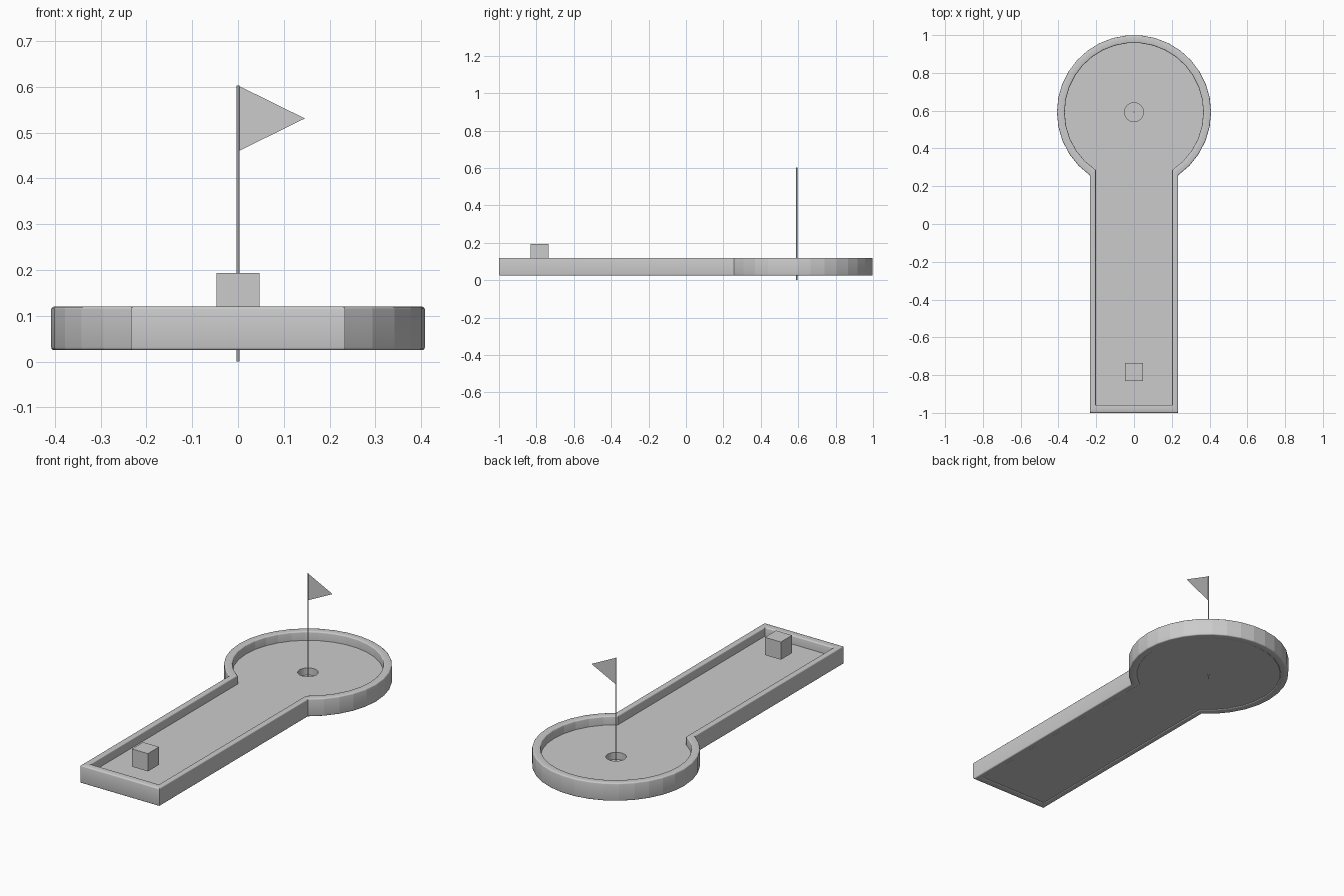
import bpy, bmesh
from math import sin, cos, pi, radians

if "Cube" in bpy.data.objects:
    bpy.data.objects.remove(bpy.data.objects["Cube"])

CY, R_OUT, R_IN = 0.592, 0.408, 0.367      # round green
Z0, Z1, FLOOR = 0.025, 0.12, 0.073         # border bottom / top, playing surface


def make(name, bm):
    bmesh.ops.recalc_face_normals(bm, faces=bm.faces)
    me = bpy.data.meshes.new(name)
    bm.to_mesh(me)
    bm.free()
    ob = bpy.data.objects.new(name, me)
    bpy.context.collection.objects.link(ob)
    return ob


def smooth(ob):
    bpy.ops.object.select_all(action='DESELECT')
    ob.select_set(True)
    bpy.context.view_layer.objects.active = ob
    bpy.ops.object.shade_smooth_by_angle(angle=radians(35))


def arc(r, end):
    # 5 blocks below the centre line each side, 17 around the back
    low = [-end + end * i / 5 for i in range(5)]
    back = [180 * i / 17 for i in range(18)]
    degs = low + back + [180 - d for d in reversed(low)]
    return [(r * cos(radians(d)), CY + r * sin(radians(d))) for d in degs]


# rounded cross-section: (fraction from outer to inner, height)
def profile(width, r=0.006):
    pts = []
    for cx, cz, a0 in ((width - r, Z1 - r, 0), (r, Z1 - r, 90),
                       (r, Z0 + r, 180), (width - r, Z0 + r, 270)):
        for k in range(4):
            a = radians(a0 + 30 * k)
            pts.append(((cx + r * cos(a)) / width, cz + r * sin(a)))
    return pts


def border(name, outer, inner, width):
    bm = bmesh.new()
    prof = profile(width)
    for i in range(len(outer) - 1):
        rings = []
        for o, n in ((outer[i], inner[i]), (outer[i + 1], inner[i + 1])):
            rings.append([bm.verts.new((o[0] + (n[0] - o[0]) * t,
                                        o[1] + (n[1] - o[1]) * t, z)) for t, z in prof])
        a, b = rings
        for j in range(len(prof)):
            k = (j + 1) % len(prof)
            bm.faces.new((a[j], a[k], b[k], b[j]))
        bm.faces.new(a)
        bm.faces.new(b)
    smooth(make(name, bm))


# border: straight lane boards and ring of blocks
ring_in = arc(R_IN, 56.6)
border("lane_border",
       [(-0.234, 0.258), (-0.234, -1), (0.234, -1), (0.234, 0.258)],
       [(-0.202, 0.287), (-0.202, -0.958), (0.202, -0.958), (0.202, 0.287)], 0.036)
border("green_border", arc(R_OUT, 55), ring_in, 0.041)

# floor: keyhole slab
bm = bmesh.new()
outline = [(-0.202, -0.958), (0.202, -0.958)] + ring_in
f = bm.faces.new([bm.verts.new((x, y, 0.028)) for x, y in outline])
top = bmesh.ops.extrude_face_region(bm, geom=[f])
bmesh.ops.translate(bm, vec=(0, 0, FLOOR - 0.028),
                    verts=[v for v in top['geom'] if isinstance(v, bmesh.types.BMVert)])
floor = make("floor", bm)

# cup sunk into the floor
bpy.ops.mesh.primitive_cylinder_add(vertices=32, radius=0.05, depth=0.1, location=(0, CY, 0.085))
cutter = bpy.context.object
cutter.name = "cup_cutter"
cutter.hide_render = True
cutter.display_type = 'WIRE'
cutter.hide_set(True)
mod = floor.modifiers.new("cup", 'BOOLEAN')
mod.operation = 'DIFFERENCE'
mod.object = cutter

# flag pole
bpy.ops.mesh.primitive_cylinder_add(vertices=12, radius=0.003, depth=0.603, location=(0, CY, 0.3015))
pole = bpy.context.object
pole.name = "flag_pole"
smooth(pole)

# flag
bm = bmesh.new()
bm.faces.new([bm.verts.new((x, CY, z)) for x, z in ((0, 0.459), (0.146, 0.531), (0, 0.603))])
make("flag", bm)

# ball block hovering over the tee
bpy.ops.mesh.primitive_cube_add(size=0.095, location=(0, -0.783, 0.1455))
bpy.context.object.name = "tee_block"
